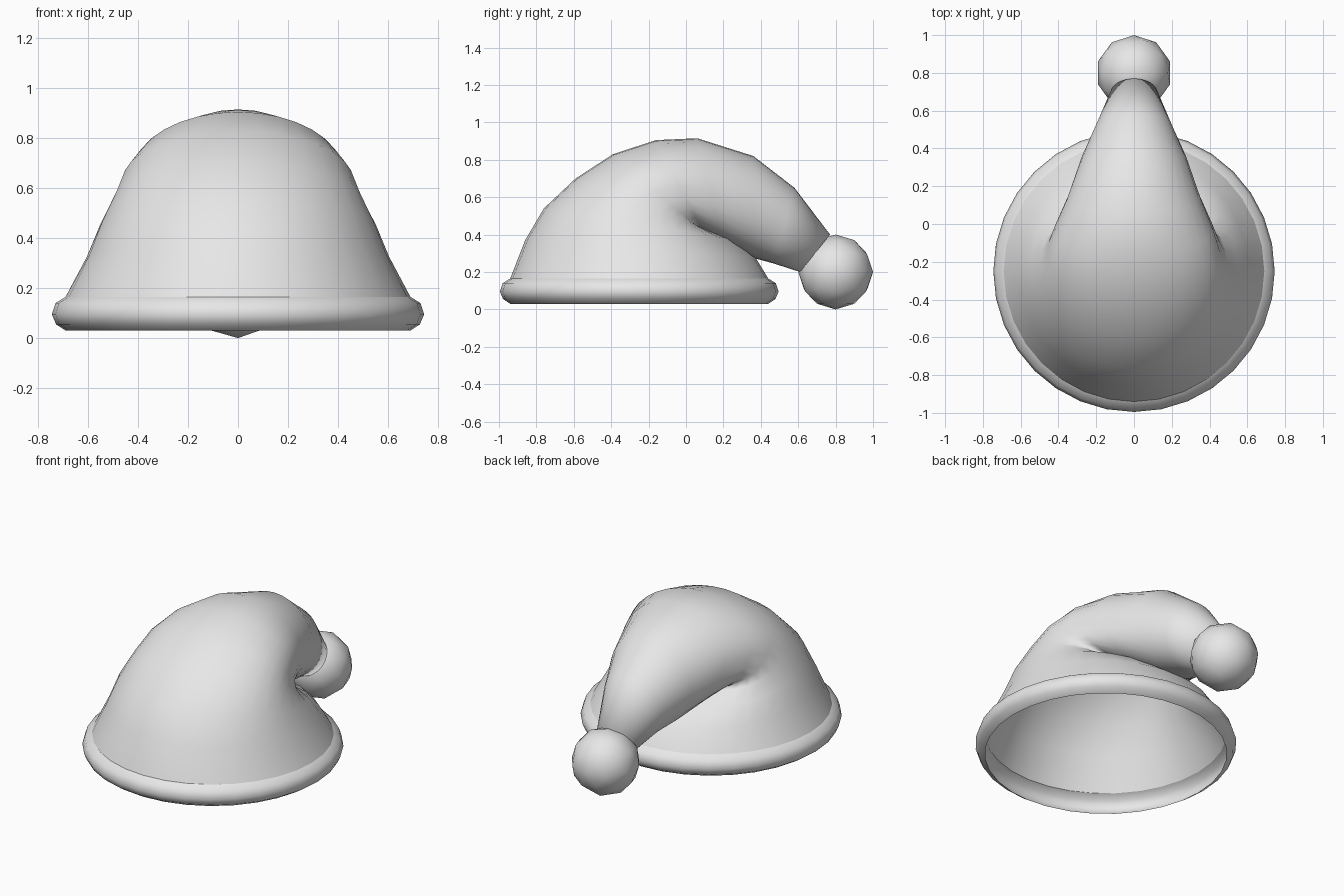
import bpy, bmesh
from math import sin, cos, pi, copysign
from mathutils import Vector

if "Cube" in bpy.data.objects:
    bpy.data.objects.remove(bpy.data.objects["Cube"], do_unlink=True)

SIDES = 32
CENTRE_Y = -0.25

felt = bpy.data.materials.new("light grey felt")
felt.use_nodes = True
felt.diffuse_color = (0.8, 0.8, 0.8, 1)
felt.node_tree.nodes["Principled BSDF"].inputs["Base Color"].default_value = (0.8, 0.8, 0.8, 1)


def finish(name, bm, angle):
    mesh = bpy.data.meshes.new(name)
    bm.to_mesh(mesh)
    bm.free()
    mesh.materials.append(felt)
    obj = bpy.data.objects.new(name, mesh)
    bpy.context.collection.objects.link(obj)
    bpy.ops.object.select_all(action='DESELECT')
    obj.select_set(True)
    bpy.context.view_layer.objects.active = obj
    bpy.ops.object.shade_smooth_by_angle(angle=angle)
    return obj


def ring(front, back, width, flat=1.0):
    """Closed loop from a front point to a back point (y, z); flat < 1 squares the back half."""
    a, b = Vector((0, *front)), Vector((0, *back))
    mid, half = (a + b) / 2, (a - b) / 2
    points = []
    for i in range(SIDES):
        t = 2 * pi * i / SIDES
        c, s = cos(t), sin(t)
        if c < 0:
            c, s = -abs(c) ** flat, copysign(abs(s) ** flat, s)
        points.append(mid + half * c + Vector((width * s, 0, 0)))
    return points


def loft(name, rings, cap=False, angle=pi):
    bm = bmesh.new()
    loops = [[bm.verts.new(p) for p in r] for r in rings]
    for lo, hi in zip(loops, loops[1:]):
        for i in range(SIDES):
            j = (i + 1) % SIDES
            bm.faces.new((lo[i], lo[j], hi[j], hi[i]))
    if cap:
        bm.faces.new(loops[-1])
    return finish(name, bm, angle)


# Hat body: rings fan around the fold, then taper into the drooping tail
body = [
    ((-0.94, 0.165), (0.44, 0.165), 0.69, 1.0),
    ((-0.86, 0.37), (0.37, 0.28), 0.605, 1.0),
    ((-0.76, 0.54), (0.25, 0.375), 0.55, 0.95),
    ((-0.59, 0.70), (0.12, 0.42), 0.495, 0.85),
    ((-0.39, 0.83), (0.06, 0.44), 0.46, 0.75),
    ((-0.16, 0.905), (0.09, 0.42), 0.42, 0.75),
    ((0.06, 0.915), (0.2, 0.35), 0.355, 0.85),
    ((0.36, 0.82), (0.36, 0.275), 0.275, 0.95),
    ((0.58, 0.65), (0.47, 0.245), 0.2, 1.0),
    ((0.77, 0.40), (0.61, 0.2), 0.125, 1.0),
]
loft("hat_body", [ring(*r) for r in body], cap=True)

# Brim: bulging band around the opening
profile = [(0.69, 0.03), (0.728, 0.055), (0.745, 0.095), (0.73, 0.14), (0.69, 0.165)]
loft("brim_band", [ring((CENTRE_Y - r, z), (CENTRE_Y + r, z), r) for r, z in profile])

# Pompom at the tip of the tail
bm = bmesh.new()
bmesh.ops.create_icosphere(bm, subdivisions=2, radius=0.2)
bmesh.ops.translate(bm, verts=bm.verts, vec=(0, 0.8, 0.2))
finish("pompom", bm, pi)
